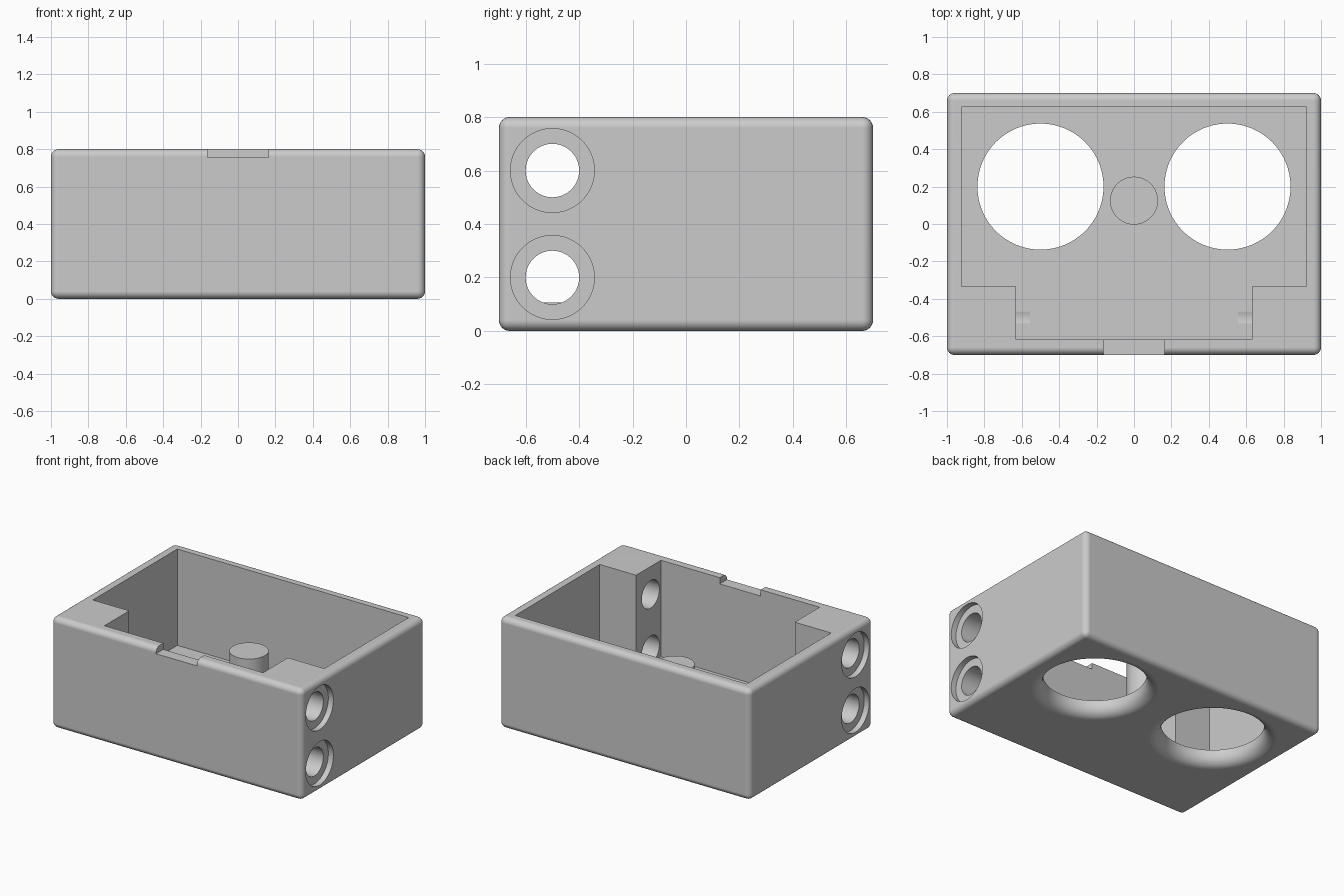
import bpy, bmesh, math
from mathutils import Matrix

cube = bpy.data.objects.get("Cube")
if cube:
    bpy.data.objects.remove(cube, do_unlink=True)

grey = bpy.data.materials.new("plain grey")
grey.use_nodes = True
colour = (0.6, 0.6, 0.6, 1)
grey.diffuse_color = colour
grey.node_tree.nodes["Principled BSDF"].inputs["Base Color"].default_value = colour

FLOOR = 0.106
TOP = 0.8


def make_object(name, bm):
    bmesh.ops.recalc_face_normals(bm, faces=bm.faces)
    mesh = bpy.data.meshes.new(name)
    bm.to_mesh(mesh)
    bm.free()
    mesh.materials.append(grey)
    obj = bpy.data.objects.new(name, mesh)
    bpy.context.collection.objects.link(obj)
    return obj


def block(name, low, high, bevel=0):
    bm = bmesh.new()
    size = [b - a for a, b in zip(low, high)]
    middle = [(a + b) / 2 for a, b in zip(low, high)]
    matrix = Matrix.Translation(middle) @ Matrix.Diagonal((*size, 1))
    bmesh.ops.create_cube(bm, size=1, matrix=matrix)
    if bevel:
        bmesh.ops.bevel(bm, geom=bm.edges[:], offset=bevel, segments=6,
                        profile=0.5, affect='EDGES')
    return make_object(name, bm)


def prism(name, outline, low, high):
    bm = bmesh.new()
    face = bm.faces.new([bm.verts.new((x, y, low)) for x, y in outline])
    moved = bmesh.ops.extrude_face_region(bm, geom=[face])["geom"]
    verts = [v for v in moved if isinstance(v, bmesh.types.BMVert)]
    bmesh.ops.translate(bm, verts=verts, vec=(0, 0, high - low))
    return make_object(name, bm)


def lathe(name, profile, matrix, steps=72):
    """Closed solid turned about local z from (radius, height) points."""
    bm = bmesh.new()
    rings = []
    for radius, height in profile:
        angles = [math.tau * i / steps for i in range(steps)]
        rings.append([bm.verts.new((radius * math.cos(a), radius * math.sin(a), height))
                      for a in angles])
    for lower, upper in zip(rings, rings[1:]):
        for i in range(steps):
            j = (i + 1) % steps
            bm.faces.new((lower[i], lower[j], upper[j], upper[i]))
    bm.faces.new(rings[0])
    bm.faces.new(rings[-1])
    bmesh.ops.transform(bm, matrix=matrix, verts=bm.verts)
    return make_object(name, bm)


# Rounded outer housing
housing = block("housing", (-1, -0.7, 0), (1, 0.7, TOP), bevel=0.04)

# T-shaped pocket, mirrored from its right half
half = [(0.632, -0.617), (0.632, -0.335), (0.922, -0.335), (0.922, 0.626)]
outline = half + [(-x, y) for x, y in reversed(half)]
cutters = [prism("pocket_cutter", outline, FLOOR, 1)]

# Shallow notch in the front rim
cutters.append(block("notch_cutter", (-0.163, -0.8, 0.755), (0.163, -0.55, 1)))

# Large floor openings with a rounded lower lip
radius, lip = 0.337, 0.08
lip_profile = [(radius + lip, -0.1)]
for i in range(9):
    a = math.pi / 2 * i / 8
    lip_profile.append((radius + lip - lip * math.sin(a), lip - lip * math.cos(a)))
lip_profile.append((radius, 0.3))

# Counterbored side holes, running slightly past the inner wall
bore_profile = [(0.1, 0.555), (0.1, 0.96), (0.157, 0.96), (0.157, 1.1)]

for side in (-1, 1):
    place = Matrix.Translation((side * 0.5, 0.2, 0))
    cutters.append(lathe("floor_opening_cutter", lip_profile, place, 96))
    for z in (0.2, 0.6):
        place = Matrix.Translation((0, -0.5, z)) @ Matrix.Rotation(side * math.pi / 2, 4, 'Y')
        cutters.append(lathe("side_hole_cutter", bore_profile, place))

# Cut the housing, then drop the cutters
for cutter in cutters:
    cutter.hide_render = True
    cut = housing.modifiers.new(cutter.name, 'BOOLEAN')
    cut.operation = 'DIFFERENCE'
    cut.solver = 'EXACT'
    cut.object = cutter
bpy.context.view_layer.update()
graph = bpy.context.evaluated_depsgraph_get()
result = bpy.data.meshes.new_from_object(housing.evaluated_get(graph))
housing.modifiers.clear()
housing.data = result
for cutter in cutters:
    bpy.data.objects.remove(cutter, do_unlink=True)

# Round post standing on the floor
post = lathe("centre_post", [(0.128, FLOOR - 0.01), (0.128, 0.505)],
             Matrix.Translation((0, 0.125, 0)))

# Smooth the curves while keeping flats and edges crisp
for obj in (housing, post):
    bpy.ops.object.select_all(action='DESELECT')
    obj.select_set(True)
    bpy.context.view_layer.objects.active = obj
    bpy.ops.object.shade_smooth_by_angle(angle=math.radians(30))
    normals = obj.modifiers.new("flat_normals", 'WEIGHTED_NORMAL')
    normals.keep_sharp = True
